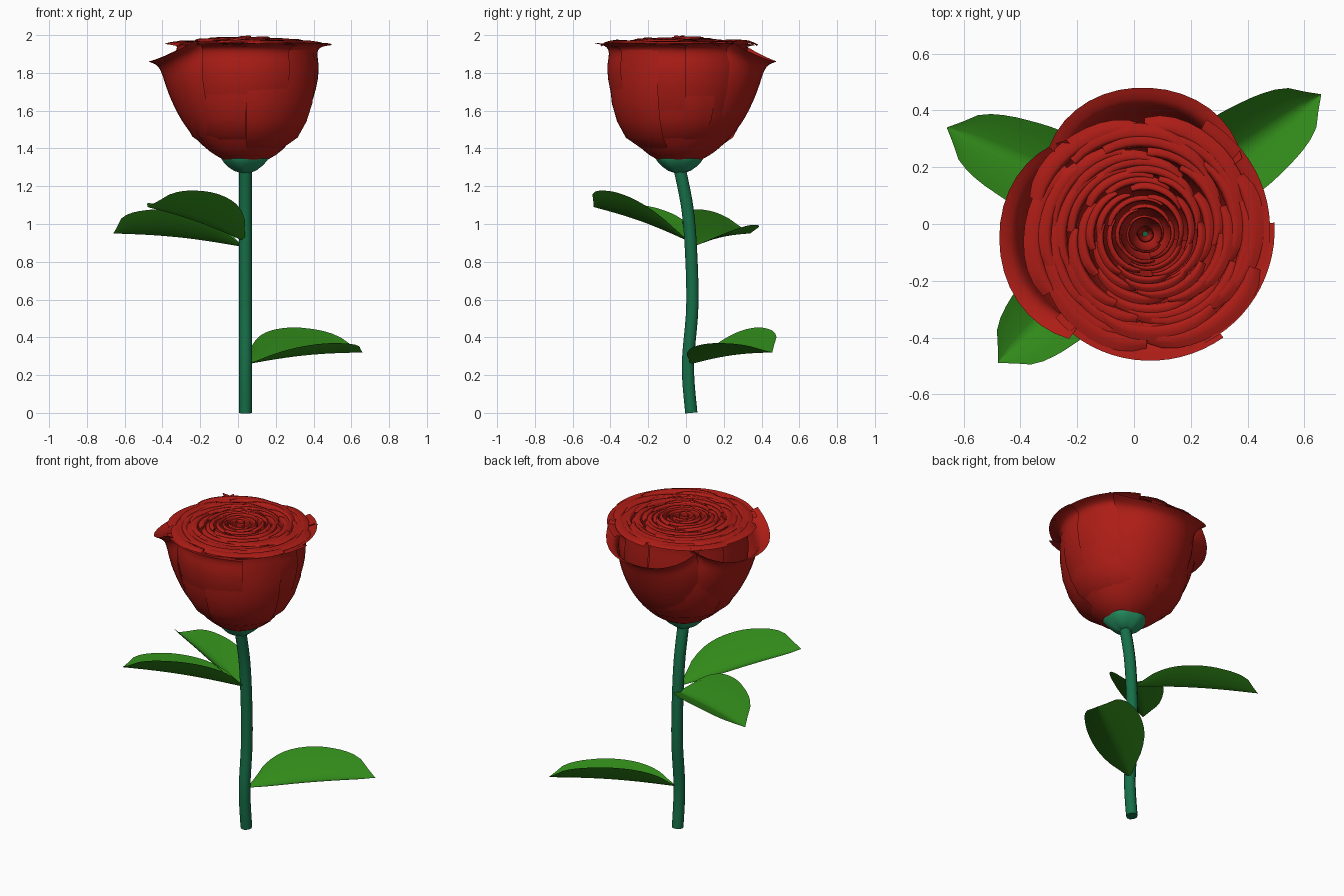
import bpy, math, random
from mathutils import Vector

if "Cube" in bpy.data.objects:
    bpy.data.objects.remove(bpy.data.objects["Cube"])

random.seed(4)
CX, CY = 0.04, -0.035


def material(name, rgb):
    m = bpy.data.materials.new(name)
    m.diffuse_color = (*rgb, 1)
    m.use_nodes = True
    m.node_tree.nodes["Principled BSDF"].inputs["Base Color"].default_value = m.diffuse_color
    return m


RED = material("petal_red", (0.42, 0.012, 0.008))
LEAF = material("leaf_green", (0.03, 0.25, 0.01))
STEM = material("stem_green", (0.008, 0.16, 0.065))
CUP = material("sepal_green", (0.02, 0.3, 0.13))


def interp(pts, t):
    """Smooth (Catmull-Rom) point on a list of tuples, t in 0..1."""
    n = len(pts) - 1
    i = min(int(t * n), n - 1)
    f = t * n - i
    p = [Vector(pts[max(0, min(n, i + k))]) for k in (-1, 0, 1, 2)]
    return 0.5 * (2 * p[1] + (p[2] - p[0]) * f + (2 * p[0] - 5 * p[1] + 4 * p[2] - p[3]) * f * f
                  + (3 * p[1] - p[0] - 3 * p[2] + p[3]) * f ** 3)


def grid(name, fn, nu, nv, mat):
    """Sheet from fn(u, v), both in 0..1."""
    verts = [fn(i / nu, j / nv) for j in range(nv + 1) for i in range(nu + 1)]
    w = nu + 1
    faces = [(j * w + i, j * w + i + 1, (j + 1) * w + i + 1, (j + 1) * w + i)
             for j in range(nv) for i in range(nu)]
    me = bpy.data.meshes.new(name)
    me.from_pydata(verts, [], faces)
    me.validate()
    me.polygons.foreach_set("use_smooth", [True] * len(me.polygons))
    me.materials.append(mat)
    ob = bpy.data.objects.new(name, me)
    bpy.context.collection.objects.link(ob)
    return ob


# Stem: gently curved tube
path = [(0.04, 0.028, 0), (0.04, 0.01, 0.25), (0.04, 0.033, 0.55),
        (0.04, 0.028, 0.83), (0.04, 0.008, 1.08), (0.04, -0.035, 1.3)]
cu = bpy.data.curves.new("stem", 'CURVE')
cu.dimensions = '3D'
cu.bevel_depth = 0.034
cu.bevel_resolution = 3
cu.use_fill_caps = True
sp = cu.splines.new('POLY')
sp.points.add(24)
for k in range(25):
    sp.points[k].co = (*interp(path, k / 24), 1)
cu.materials.append(STEM)
bpy.context.collection.objects.link(bpy.data.objects.new("stem", cu))

# Cup under the flower
cup = [(0.0, 1.27), (0.045, 1.276), (0.09, 1.305), (0.122, 1.34), (0.13, 1.362)]


def cup_point(u, v):
    r, z = interp(cup, v)
    a = u * math.tau
    return (CX + r * math.cos(a), CY + r * math.sin(a), z + 0.008 * v * math.cos(5 * a))


grid("flower_cup", cup_point, 30, 6, CUP)

# Outer petal profiles (radius, height): upright, and rolled down in the middle
UPRIGHT = [(0.03, 1.315), (0.10, 1.333), (0.19, 1.39), (0.27, 1.49), (0.33, 1.60), (0.37, 1.73),
           (0.38, 1.83), (0.372, 1.905), (0.39, 1.94), (0.445, 1.957)]
ROLLED = [(0.03, 1.315), (0.10, 1.333), (0.19, 1.385), (0.28, 1.47), (0.345, 1.56), (0.395, 1.66),
          (0.425, 1.74), (0.445, 1.80), (0.47, 1.84), (0.515, 1.86)]


def outer_petal(name, deg, half, rolled):
    def fn(u, v):
        s = 2 * u - 1
        a = math.radians(deg + half * s)
        r, z = interp(UPRIGHT, v)
        if rolled:
            k = 1 - abs(s) ** 2.5
            r2, z2 = interp(ROLLED, v)
            r, z = r + (r2 - r) * k, z + (z2 - z) * k + 0.015 * v ** 6 * (1 - k)
        r += 0.012 * s * v
        return (CX + r * math.cos(a), CY + r * math.sin(a), z - 0.01 * (not rolled) * s ** 4 * v ** 6)
    grid(name, fn, 16, 22, RED)


for i, (deg, half, rolled) in enumerate([(265, 42, 0), (325, 40, 0), (20, 42, 0),
                                         (88, 50, 1), (182, 52, 1)]):
    outer_petal(f"outer_petal_{i + 1}", deg, half, rolled)


# Inner petals: tightening rings whose lips roll outwards
def inner_petal(name, deg, half, lip, top):
    base = max(1.36, 1.8 - lip)
    prof = [(0.3 * lip, base), (0.66 * lip, base + 0.15 * (top - base)),
            (0.84 * lip, base + 0.45 * (top - base)), (0.87 * lip, base + 0.75 * (top - base)),
            (0.85 * lip, top - 0.03), (0.89 * lip, top), (lip, top - 0.012)]

    def fn(u, v):
        s = 2 * u - 1
        a = math.radians(deg + half * s)
        r, z = interp(prof, v)
        r *= 1 + 0.05 * s * v - 0.06 * s ** 4 * v ** 4
        return (CX + r * math.cos(a), CY + r * math.sin(a), z - 0.012 * s ** 4 * v ** 4)
    grid(name, fn, 10, 12, RED)


RINGS = 12
for ring in range(RINGS):
    f = ring / (RINGS - 1)
    lip = 0.425 * (1 - f) + 0.03 * f
    count = 6 if ring < 8 else 4
    for k in range(count):
        deg = 360 * k / count + ring * 37 + random.uniform(-8, 8)
        inner_petal(f"inner_petal_{ring + 1}_{k + 1}", deg, 215 / count,
                    lip * random.uniform(0.97, 1.03), 1.968 + 0.026 * f + random.uniform(-0.006, 0.006))

# Leaves: one side lifted more than the other
WIDTH = [(0.012, 0), (0.09, 0), (0.132, 0), (0.15, 0), (0.155, 0),
         (0.152, 0), (0.14, 0), (0.122, 0), (0.085, 0), (0.0, 0)]


def leaf(name, base, tip):
    b, t = Vector(base), Vector(tip)
    d = (t - b).to_2d().normalized()

    def fn(u, v):
        s = 2 * u - 1
        w = interp(WIDTH, v)[0] * s
        p = b.lerp(t, v)
        lift = (0.95 if s > 0 else 0.4) * abs(w) * (0.65 + 0.35 * abs(s))
        return (p.x - d.y * w, p.y + d.x * w, p.z + lift + 0.015 * math.sin(math.pi * v))
    grid(name, fn, 10, 18, LEAF)


leaf("lower_leaf", (0.06, 0.03, 0.26), (0.66, 0.457, 0.32))
leaf("left_leaf", (0.02, 0.035, 0.88), (-0.66, 0.34, 0.95))
leaf("front_leaf", (0.03, 0.01, 0.91), (-0.48, -0.49, 1.09))
